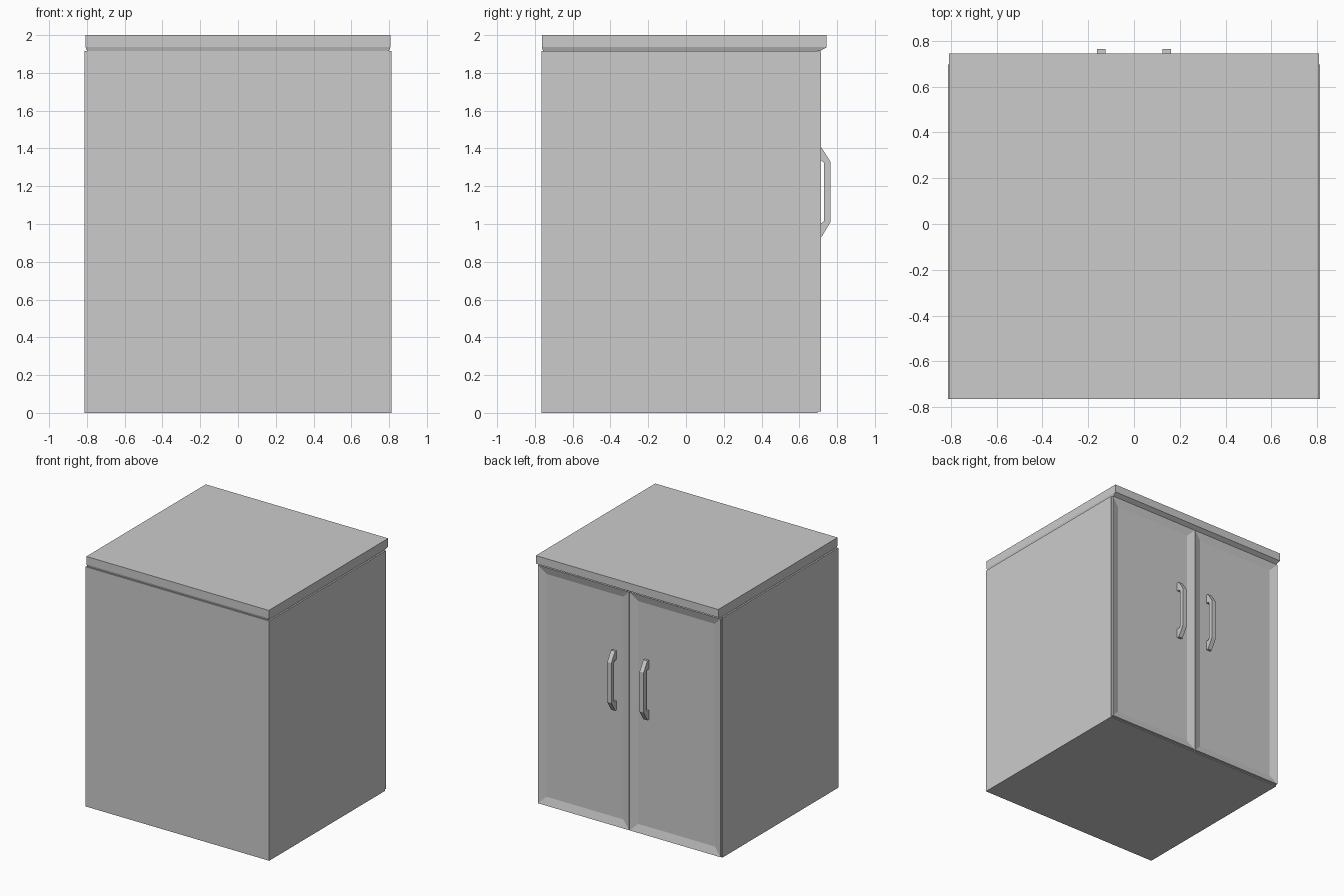
import bpy, bmesh
from mathutils import Vector

if "Cube" in bpy.data.objects:
    bpy.data.objects.remove(bpy.data.objects["Cube"])


def finish(name, bm):
    bmesh.ops.recalc_face_normals(bm, faces=bm.faces)
    mesh = bpy.data.meshes.new(name)
    bm.to_mesh(mesh)
    bm.free()
    ob = bpy.data.objects.new(name, mesh)
    bpy.context.collection.objects.link(ob)
    return ob


def box_bm(x0, x1, y0, y1, z0, z1):
    bm = bmesh.new()
    bmesh.ops.create_cube(bm, size=1)
    for v in bm.verts:
        v.co = Vector((x1 if v.co.x > 0 else x0,
                       y1 if v.co.y > 0 else y0,
                       z1 if v.co.z > 0 else z0))
    return bm


def face_towards(bm, direction):
    bm.normal_update()
    return max(bm.faces, key=lambda f: f.normal.dot(Vector(direction)))


# Cabinet carcass
finish("cabinet_body", box_bm(-0.812, 0.812, -0.765, 0.697, 0, 1.917))

# Worktop: slab with an underside tapering to the carcass
bm = box_bm(-0.807, 0.807, -0.763, 0.745, 1.936, 2.0)
bottom = face_towards(bm, (0, 0, -1))
ext = bmesh.ops.extrude_face_region(bm, geom=[bottom])
bmesh.ops.delete(bm, geom=[bottom], context='FACES_ONLY')
for v in ext["geom"]:
    if isinstance(v, bmesh.types.BMVert):
        v.co.z = 1.916
        v.co.x *= 0.99
        v.co.y = 0.71 if v.co.y > 0 else -0.757
finish("worktop", bm)

# Handle outline (y, z), foot to foot
HANDLE = [(0.69, 0.93), (0.717, 0.93), (0.765, 1.01), (0.765, 1.33),
          (0.717, 1.405), (0.69, 1.405), (0.69, 1.335), (0.717, 1.335),
          (0.73, 1.325), (0.73, 1.015), (0.717, 1.005), (0.69, 1.005)]

for side, label in ((-1, "left"), (1, "right")):
    # Door with a bevelled recessed panel
    xs = sorted((side * 0.003, side * 0.807))
    bm = box_bm(xs[0], xs[1], 0.68, 0.716, 0.008, 1.913)
    bmesh.ops.inset_region(bm, faces=[face_towards(bm, (0, 1, 0))],
                           thickness=0.062, depth=-0.018,
                           use_even_offset=True)
    finish(label + "_door", bm)

    # Pull handle extruded from its outline
    bm = bmesh.new()
    x = side * 0.143
    face = bm.faces.new([bm.verts.new((x - 0.018, y, z)) for y, z in HANDLE])
    ext = bmesh.ops.extrude_face_region(bm, geom=[face])
    verts = [v for v in ext["geom"] if isinstance(v, bmesh.types.BMVert)]
    bmesh.ops.translate(bm, verts=verts, vec=(0.036, 0, 0))
    finish(label + "_handle", bm)
